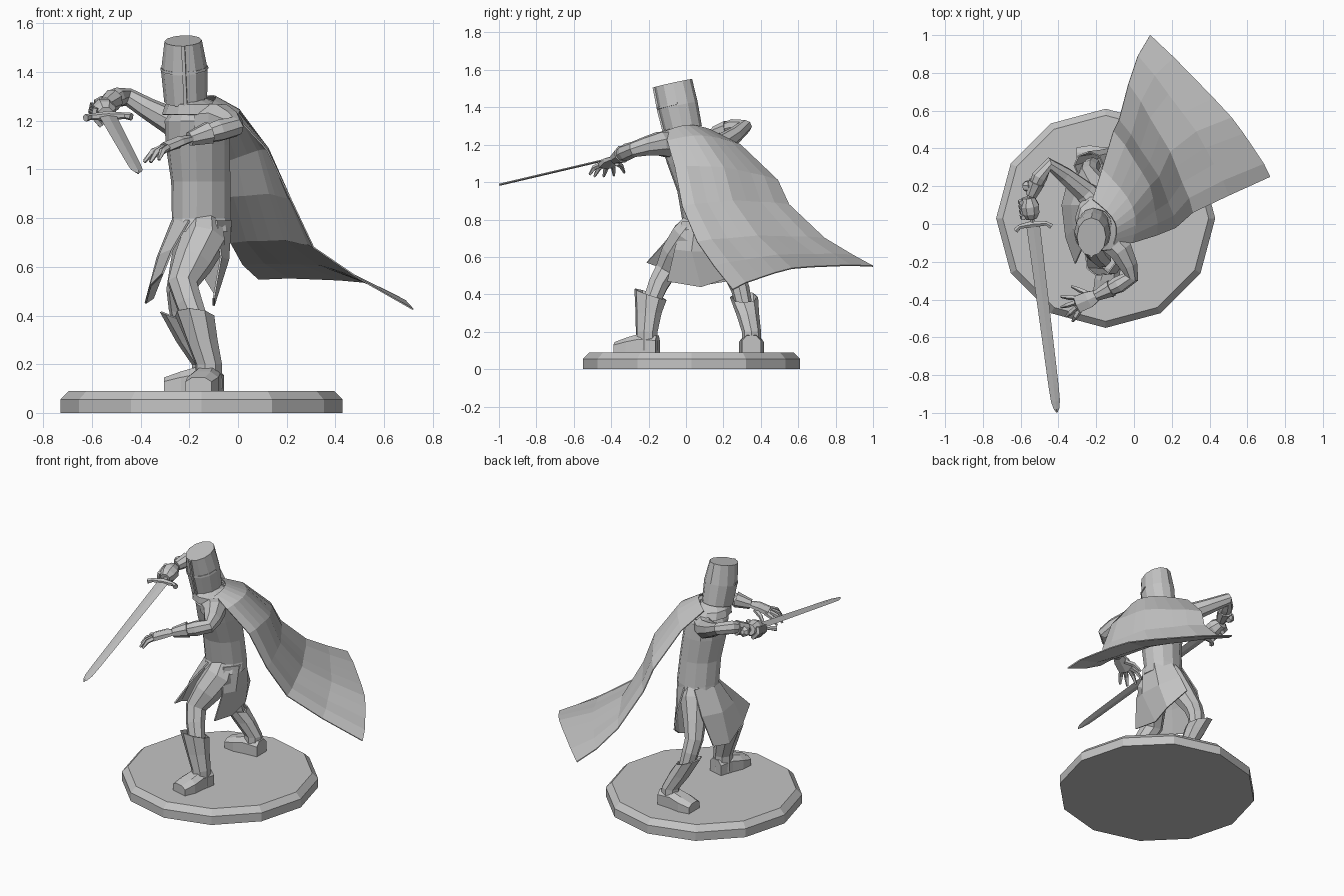
import bpy, bmesh
from math import sin, cos, pi
from mathutils import Vector as V

if "Cube" in bpy.data.objects:
    bpy.data.objects.remove(bpy.data.objects["Cube"])

grey = bpy.data.materials.new("stone_grey")
grey.use_nodes = True
grey.diffuse_color = (0.55, 0.55, 0.55, 1)
grey.node_tree.nodes["Principled BSDF"].inputs["Base Color"].default_value = grey.diffuse_color


def loft(name, rings, closed=True, cap=True, thickness=0):
    """Skin a list of equally long point rows into a flat shaded mesh."""
    bm = bmesh.new()
    rows = [[bm.verts.new(p) for p in ring] for ring in rings]
    n = len(rows[0])
    for a, b in zip(rows, rows[1:]):
        for i in range(n if closed else n - 1):
            j = (i + 1) % n
            bm.faces.new((a[i], a[j], b[j], b[i]))
    if closed and cap:
        bm.faces.new(rows[0][::-1])
        bm.faces.new(rows[-1])
    bmesh.ops.recalc_face_normals(bm, faces=bm.faces)
    mesh = bpy.data.meshes.new(name)
    bm.to_mesh(mesh)
    bm.free()
    mesh.materials.append(grey)
    obj = bpy.data.objects.new(name, mesh)
    bpy.context.collection.objects.link(obj)
    if thickness:
        mod = obj.modifiers.new("cloth", 'SOLIDIFY')
        mod.thickness, mod.offset = thickness, 0
    return obj


def ellipse(centre, u, v, sides, turn=0.0):
    angles = [turn + 2 * pi * i / sides for i in range(sides)]
    return [centre + u * cos(a) + v * sin(a) for a in angles]


def tube(name, points, sides=8, flat=1.0):
    """Tapered limb through (x, y, z, radius) points."""
    pos = [V(p[:3]) for p in points]
    rings, last = [], len(pos) - 1
    across = None
    for i, p in enumerate(pos):
        along = (pos[min(i + 1, last)] - pos[max(i - 1, 0)]).normalized()
        if across is None:
            across = along.cross(V((0, 0, 1)))
            if across.length < 0.2:
                across = V((1, 0, 0))
        across = (across - along * across.dot(along)).normalized()
        r = points[i][3]
        rings.append(ellipse(p, across * r, along.cross(across) * r * flat, sides, pi / sides))
    return loft(name, rings)


X, Y, Z = V((1, 0, 0)), V((0, 1, 0)), V((0, 0, 1))

# Round twelve-sided base with a bevelled rim
base_centre = V((-0.15, 0.03, 0))
loft("base", [ellipse(base_centre + Z * z, X * r, Y * r, 12)
              for z, r in ((0, 0.58), (0.055, 0.58), (0.09, 0.545))])

# Torso, turned with the chest towards -x
back, side = V((0.9, 0.4, 0)).normalized(), V((-0.4, 0.9, 0)).normalized()


def body_rings(sections, sides=12):
    return [ellipse(V((x, y, z)), back * d, side * w, sides) for x, y, z, d, w in sections]


loft("torso", body_rings([
    (-0.15, 0.08, 0.745, 0.127, 0.125), (-0.15, 0.09, 0.8, 0.126, 0.108),
    (-0.153, 0.07, 0.95, 0.124, 0.115), (-0.165, 0.04, 1.1, 0.13, 0.145),
    (-0.17, 0.02, 1.2, 0.125, 0.16), (-0.175, 0.01, 1.25, 0.09, 0.12),
    (-0.2, -0.01, 1.31, 0.055, 0.055)]))
loft("collar", body_rings([
    (-0.17, 0.01, 1.225, 0.135, 0.155), (-0.18, -0.005, 1.265, 0.11, 0.14),
    (-0.195, 0, 1.285, 0.075, 0.08)]), cap=False, thickness=0.008)

# Skirt flaps of the tunic, split at the sides
loft("front_flap", [
    [V((-0.2, -0.02, 0.79)), V((-0.26, 0.03, 0.79)), V((-0.27, 0.1, 0.79)), V((-0.2, 0.2, 0.79))],
    [V((-0.27, -0.12, 0.67)), V((-0.32, -0.03, 0.65)), V((-0.33, 0.1, 0.64)), V((-0.28, 0.24, 0.65))],
    [V((-0.31, -0.21, 0.57)), V((-0.36, -0.07, 0.52)), V((-0.38, 0.1, 0.45)), V((-0.35, 0.22, 0.47))],
], closed=False, thickness=0.008)
loft("back_flap", [
    [V((-0.09, -0.02, 0.79)), V((-0.03, 0.05, 0.79)), V((-0.04, 0.14, 0.79)), V((-0.13, 0.2, 0.79))],
    [V((-0.07, -0.06, 0.64)), V((-0.04, 0.03, 0.63)), V((-0.05, 0.17, 0.63)), V((-0.13, 0.27, 0.67))],
    [V((-0.1, -0.1, 0.47)), V((-0.1, 0.08, 0.44)), V((-0.09, 0.2, 0.48)), V((-0.14, 0.32, 0.56))],
], closed=False, thickness=0.008)

# Legs
tube("left_leg", [(-0.14, 0.05, 0.77, 0.08), (-0.14, 0.01, 0.71, 0.095), (-0.185, -0.055, 0.62, 0.083),
                  (-0.227, -0.105, 0.53, 0.064), (-0.2, -0.15, 0.45, 0.057), (-0.165, -0.185, 0.36, 0.05)])
tube("right_leg", [(-0.16, 0.12, 0.77, 0.08), (-0.17, 0.15, 0.71, 0.09), (-0.21, 0.21, 0.6, 0.07),
                   (-0.24, 0.26, 0.5, 0.055), (-0.235, 0.29, 0.43, 0.05), (-0.22, 0.31, 0.34, 0.045)])


# Boots: flared shaft rising to a point in front, and a foot
def boot(name, forward, top, ankle, size):
    d, top, ankle = V(forward).normalized(), V(top), V(ankle)
    w = Z.cross(d)
    rings = [ellipse(c, d * r, w * r * 0.93, 8) for c, r in
             ((ankle - Z * 0.1, size * 0.68), (ankle, size * 0.66),
              (ankle.lerp(top, 0.5), size * 0.8), (top, size))]
    rings[-1] = [p + Z * (0.03 * (p - top).dot(d) / size) for p in rings[-1]]
    loft(name + "_shaft", rings, cap=False, thickness=0.008)
    sole = V((ankle.x, ankle.y, 0.09))
    rings = []
    for s, half, h in ((-0.06, 0.05, 0.09), (0.03, 0.056, 0.1), (0.1, 0.066, 0.08), (0.17, 0.055, 0.055)):
        c = sole + d * s
        rings.append([c - w * half, c + w * half, c + w * half + Z * h * 0.7,
                      c + w * half * 0.5 + Z * h, c - w * half * 0.5 + Z * h, c - w * half + Z * h * 0.7])
    loft(name + "_foot", rings)


boot("left_boot", (-0.25, -0.97, 0), (-0.178, -0.19, 0.4), (-0.12, -0.21, 0.2), 0.085)
boot("right_boot", (-1, 0, 0), (-0.24, 0.31, 0.385), (-0.135, 0.35, 0.2), 0.077)

# Arms with flared glove cuffs
tube("left_arm", [(-0.13, -0.08, 1.2, 0.075), (-0.07, -0.14, 1.205, 0.068), (-0.03, -0.22, 1.19, 0.052),
                  (-0.015, -0.28, 1.175, 0.042), (-0.08, -0.32, 1.16, 0.046), (-0.2, -0.38, 1.125, 0.025)])
tube("right_arm", [(-0.2, 0.1, 1.185, 0.07), (-0.26, 0.17, 1.19, 0.06), (-0.37, 0.26, 1.25, 0.045),
                   (-0.45, 0.315, 1.297, 0.037), (-0.5, 0.25, 1.295, 0.042), (-0.545, 0.15, 1.27, 0.026)])
tube("left_glove_cuff", [(-0.12, -0.34, 1.15, 0.048), (-0.2, -0.38, 1.125, 0.03)])
tube("right_glove_cuff", [(-0.515, 0.22, 1.285, 0.046), (-0.545, 0.15, 1.265, 0.032)])

# Open left hand
tube("left_palm", [(-0.18, -0.37, 1.13, 0.028), (-0.24, -0.4, 1.115, 0.05), (-0.3, -0.425, 1.09, 0.052)], 6, 0.45)
for label, knuckle, tip in (("first", (-0.3, -0.39, 1.09), (-0.385, -0.385, 1.035)),
                            ("second", (-0.31, -0.415, 1.09), (-0.385, -0.44, 1.03)),
                            ("third", (-0.305, -0.44, 1.09), (-0.36, -0.49, 1.03)),
                            ("little", (-0.29, -0.46, 1.09), (-0.325, -0.515, 1.04)),
                            ("thumb", (-0.24, -0.37, 1.1), (-0.33, -0.33, 1.05))):
    a, b = V(knuckle), V(tip)
    bend = a.lerp(b, 0.55) + Z * 0.015
    tube(label + "_finger", [(*a, 0.015), (*bend, 0.014), (*b, 0.007)], 5)

# Sword
guard = V((-0.535, 0, 1.22))
tip = V((-0.408, -0.998, 0.986))
along = (tip - guard).normalized()
across = (X - along * X.dot(along)).normalized()
flat = along.cross(across)
length = (tip - guard).length
loft("blade", [ellipse(guard + along * length * t, across * w, flat * 0.006, 4)
               for t, w in ((0, 0.036), (0.85, 0.027), (0.94, 0.024), (0.98, 0.015), (1, 0.003))])
tube("crossguard", [(*(guard + across * s + along * k), r) for s, k, r in
                    ((-0.095, 0.025, 0.016), (-0.07, 0.005, 0.013), (0, 0, 0.02),
                     (0.07, 0.005, 0.013), (0.095, 0.025, 0.016))], 6)
tube("grip", [(*(guard - along * k), 0.014) for k in (0, 0.2)], 6)
tube("pommel", [(*(guard - along * k), r) for k, r in ((0.18, 0.014), (0.195, 0.034), (0.22, 0.034), (0.235, 0.014))], 6)
tube("right_fist", [(*(guard - along * k - X * 0.005), r) for k, r in
                    ((0.03, 0.032), (0.06, 0.05), (0.1, 0.053), (0.145, 0.034))], 8)
for i in range(4):
    c = guard - along * (0.045 + 0.027 * i)
    tube("gripping_finger_%d" % (i + 1), [(*(c - across * 0.045 + flat * 0.025), 0.014), (*(c - across * 0.052 - flat * 0.01), 0.016),
                                (*(c - across * 0.02 - flat * 0.05), 0.014)], 5)

# Helmet: tilted faceted barrel with a raised cross and eye band
helm_base = V((-0.215, -0.015, 1.28))
helm_up = V((-0.04, -0.21, 0.97)).normalized()
helm_side = (X - helm_up * X.dot(helm_up)).normalized()
helm_back = helm_up.cross(helm_side)
shape = ((0, 0.088, 0.102), (0.13, 0.096, 0.107), (0.255, 0.077, 0.104))
loft("helmet", [ellipse(helm_base + helm_up * t, helm_side * a, helm_back * b, 12) for t, a, b in shape])
tube("helmet_ridge", [(*(helm_base + helm_up * t - helm_back * b), 0.01) for t, a, b in shape], 4)
tube("helmet_eye_band", [(*(helm_base + helm_up * 0.14 + helm_side * 0.093 * cos(a) + helm_back * 0.106 * sin(a)), 0.008)
                         for a in [pi + pi * i / 6 for i in range(7)]], 4)

# Cape: rows spanned between its two edges, bulging outwards
cape_rows = (((-0.22, 0.13, 1.28), (-0.11, -0.11, 1.27), 0.07),
             ((-0.17, 0.29, 1.20), (-0.01, -0.1, 1.22), 0.09),
             ((-0.11, 0.49, 1.01), (0.12, -0.06, 1.08), 0.08),
             ((-0.08, 0.55, 0.88), (0.22, -0.02, 0.87), 0.06),
             ((-0.03, 0.74, 0.70), (0.31, 0.06, 0.68), 0.05),
             ((0.02, 0.89, 0.61), (0.5, 0.15, 0.55), 0.07),
             ((0.085, 1.0, 0.55), (0.72, 0.25, 0.425), 0.12))
columns = 8
cape = []
for k, (left, right, bulge) in enumerate(cape_rows):
    out = V((0.9, -0.08 * k, 0.4))
    row = []
    for i in range(columns + 1):
        t = i / columns
        fold = 0.006 * sin(5 * pi * t) * (k > 1)
        row.append(V(left).lerp(V(right), t) + out * (bulge * sin(pi * t) + fold))
    cape.append(row)
loft("cape", cape, closed=False, thickness=0.006)
